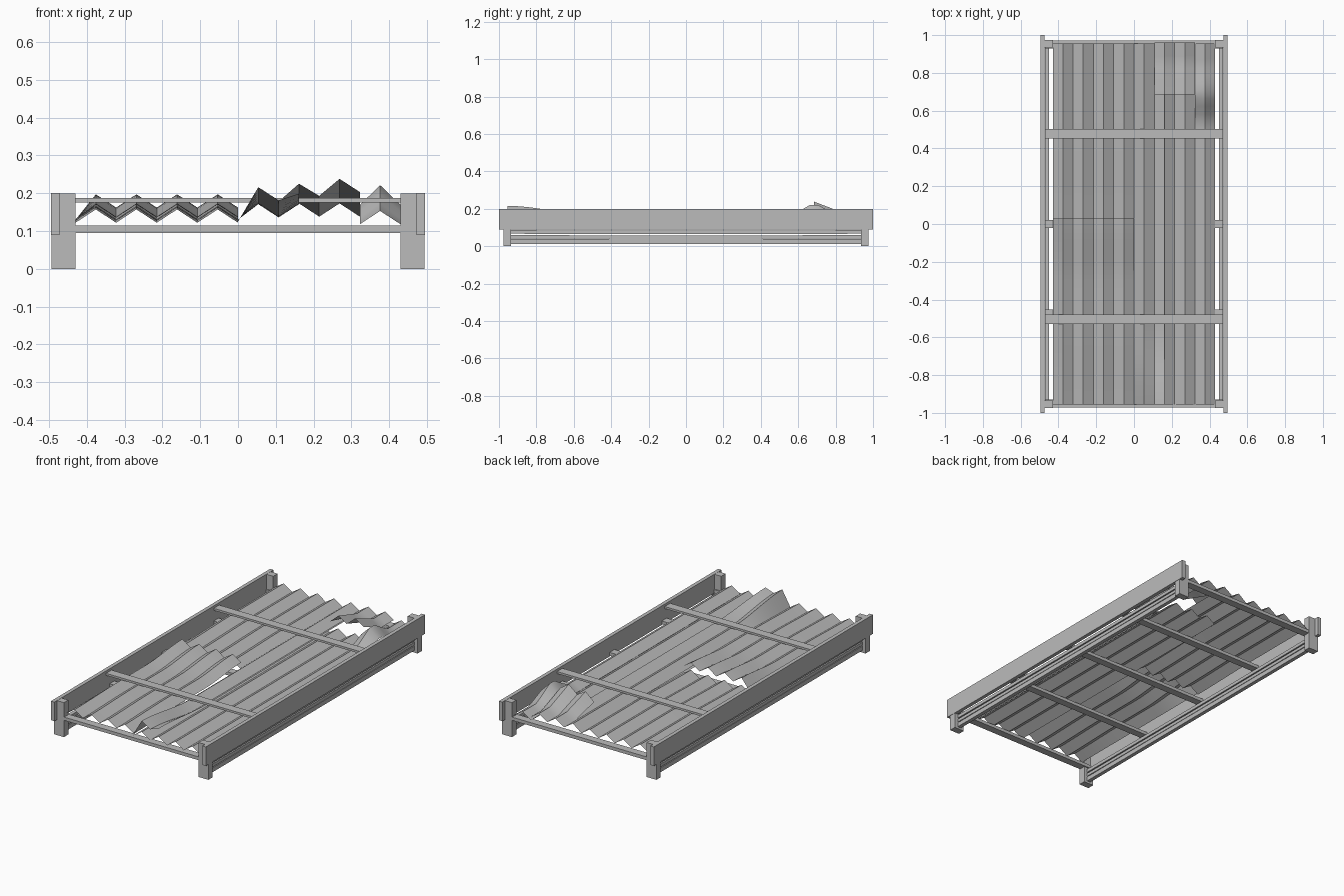
import bpy
import bmesh
import math
from mathutils import Vector

cube = bpy.data.objects.get("Cube")
if cube:
    bpy.data.objects.remove(cube, do_unlink=True)

grey = bpy.data.materials.new("plain_grey")
grey.use_nodes = True
grey.diffuse_color = (0.5, 0.5, 0.5, 1)
grey.node_tree.nodes["Principled BSDF"].inputs["Base Color"].default_value = (0.5, 0.5, 0.5, 1)


def finish(name, bm):
    mesh = bpy.data.meshes.new(name)
    bm.to_mesh(mesh)
    bm.free()
    mesh.materials.append(grey)
    obj = bpy.data.objects.new(name, mesh)
    bpy.context.collection.objects.link(obj)
    return obj


def box(name, lo, hi):
    lo, hi = Vector(lo), Vector(hi)
    bm = bmesh.new()
    bmesh.ops.create_cube(bm, size=1)
    bmesh.ops.scale(bm, vec=hi - lo, verts=bm.verts)
    bmesh.ops.translate(bm, vec=(lo + hi) / 2, verts=bm.verts)
    return finish(name, bm)


def ease(t):
    t = min(max(t, 0), 1)
    return t * t * (3 - 2 * t)


# Side boards, corner posts and slender lower rails, mirrored to both sides
for side, s in (("left", 1), ("right", -1)):
    def sided(name, x0, x1, y0, y1, z0, z1):
        xs = sorted((s * x0, s * x1))
        return box(f"{side}_{name}", (xs[0], y0, z0), (xs[1], y1, z1))

    sided("side_board", 0.473, 0.495, -1, 1, 0.09, 0.2)
    sided("front_post", 0.43, 0.493, -0.975, -0.935, 0, 0.199)
    sided("back_post", 0.43, 0.493, 0.935, 0.975, 0, 0.199)
    for name, z0, z1, bow in (("bottom_rail", 0.012, 0.037, 0),
                              ("middle_rail", 0.042, 0.06, -0.003),
                              ("upper_rail", 0.067, 0.086, -0.003)):
        rail = sided(name, 0.45, 0.472, -0.94, 0.94, z0, z1)
        bm = bmesh.new()
        bm.from_mesh(rail.data)
        long_edges = [e for e in bm.edges if abs(e.verts[0].co.y - e.verts[1].co.y) > 1]
        bmesh.ops.subdivide_edges(bm, edges=long_edges, cuts=7, use_grid_fill=True)
        for v in bm.verts:
            v.co.z += bow * math.cos(v.co.y * math.pi / 2)
        bm.to_mesh(rail.data)
        bm.free()

# Cross bars below the sheets, and two clamping bars above them
for n in range(5):
    y = -0.95 + n * 0.475
    box(f"lower_cross_bar_{n + 1}", (-0.472, y - 0.022, 0.095), (0.472, y + 0.022, 0.114))
for name, y in (("front", -0.505), ("back", 0.478)):
    box(f"{name}_clamping_bar", (-0.472, y - 0.025, 0.175), (0.472, y + 0.025, 0.187))

# Corrugated sheets: columns alternate between trough (even) and peak (odd)
STEP = 0.43 / 8


def sheet(name, first, last, y0, y1, offset):
    rows = max(8, round((y1 - y0) * 24))
    bm = bmesh.new()
    grid = []
    for r in range(rows + 1):
        y = y0 + (y1 - y0) * r / rows
        grid.append([bm.verts.new((i * STEP, y, 0.13 + 0.035 * (i % 2) + offset(i, y)))
                     for i in range(first, last + 1)])
    for a, b in zip(grid, grid[1:]):
        for k in range(last - first):
            bm.faces.new((a[k], a[k + 1], b[k + 1], b[k]))
    obj = finish(name, bm)
    bpy.ops.object.select_all(action="DESELECT")
    obj.select_set(True)
    bpy.context.view_layer.objects.active = obj
    bpy.ops.object.shade_smooth_by_angle(angle=math.radians(30))
    return obj


def torn_lift(i, y):
    if i == -8:
        return 0
    return 0.008 * ease((y + 0.96) / 0.4) + 0.024 * ease((y + 0.3) / 0.33)


def back_sink(i, y):
    return -0.008 * ease((0.5 - y) / 0.45)


def curled_front(i, y):
    curl = {0: -0.005, 1: 0.045, 2: 0.045, 3: 0.028}[i]
    return curl * (1 - ease((y + 0.96) / 0.45)) + 0.006 * (i > 0)


def tent(y, half=0.14):
    return max(0, 1 - abs(y - 0.685) / half)


def buckled(i, y):
    return -0.012 + {6: 0.06, 7: 0.08, 8: 0.06}[i] * tent(y)


def flap_lift(i, y):
    return 0.008 + {2: 0.04, 3: 0.052, 4: 0.055, 5: 0.065, 6: 0.065}[i] * tent(y, 0.17)


sheet("torn_front_sheet", -8, 0, -0.955, 0.03, torn_lift)
sheet("torn_back_sheet", -8, 0, 0.03, 0.955, back_sink)
sheet("overlapping_sheet", 0, 3, -0.955, 0.955, curled_front)
sheet("right_under_sheet", 0, 6, -0.955, 0.685, lambda i, y: -0.013)
sheet("buckled_edge_strip", 6, 8, -0.955, 0.955, buckled)
sheet("raised_flap", 2, 6, 0.685, 0.96, flap_lift)
